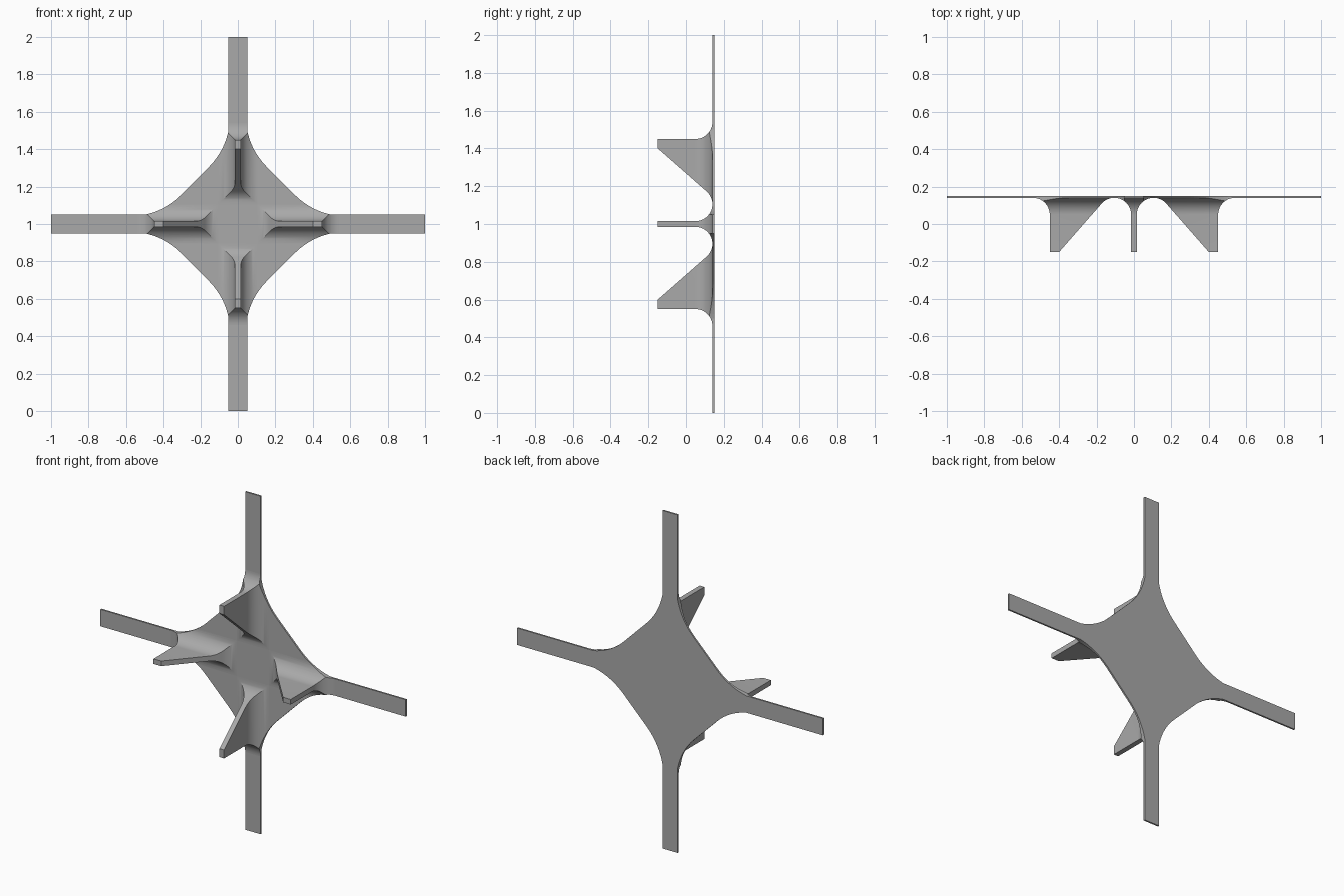
import bpy, bmesh
from math import sin, cos, pi, radians, sqrt
from mathutils import Matrix

if "Cube" in bpy.data.objects:
    bpy.data.objects.remove(bpy.data.objects["Cube"])

BACK, FACE, TIP = 0.15, 0.14, -0.15     # depths of plate back, plate face, fin tips
RADIUS = 0.09                           # fillet at the fin roots
MID = 1.0                               # height of the hub centre

grey = bpy.data.materials.new("plain grey")
grey.use_nodes = True
grey.diffuse_color = (0.4, 0.4, 0.4, 1)
grey.node_tree.nodes["Principled BSDF"].inputs["Base Color"].default_value = (0.4, 0.4, 0.4, 1)


def make_object(name, bm):
    bmesh.ops.recalc_face_normals(bm, faces=bm.faces)
    mesh = bpy.data.meshes.new(name)
    bm.to_mesh(mesh)
    bm.free()
    mesh.materials.append(grey)
    obj = bpy.data.objects.new(name, mesh)
    bpy.context.collection.objects.link(obj)
    return obj


def activate(obj):
    bpy.ops.object.select_all(action="DESELECT")
    obj.select_set(True)
    bpy.context.view_layer.objects.active = obj


def cross_outline():
    # One arm with its two concave shoulders, repeated every quarter turn
    steps = [radians(45 + 33.4 * i / 10) for i in range(11)]
    shoulder = [(0.577 - 0.385 * cos(t), 0.427 - 0.385 * sin(t)) for t in steps]
    arm = [(u, -v) for u, v in shoulder] + [(1, -0.05), (1, 0.05)] + shoulder[::-1]
    turns = [(1, 0), (0, 1), (-1, 0), (0, -1)]
    return [(u * c - v * s, u * s + v * c) for c, s in turns for u, v in arm]


def prism(name, near, far):
    bm = bmesh.new()
    face = bm.faces.new([bm.verts.new((x, near, z + MID)) for x, z in cross_outline()])
    grown = bmesh.ops.extrude_face_region(bm, geom=[face])["geom"]
    verts = [v for v in grown if isinstance(v, bmesh.types.BMVert)]
    bmesh.ops.translate(bm, verts=verts, vec=(0, far - near, 0))
    return make_object(name, bm)


def inner_edge(y):
    # Sloping edge that runs tangentially into the root fillet
    if y < 0.1094:
        return 0.4 - 0.2273 * (y - TIP) / 0.2594
    return 0.105 + sqrt(max(0, RADIUS ** 2 - (y - 0.05) ** 2))


def fin(name, turn):
    # Rectangular sections lofted from the tip down to the flared root
    levels = [(TIP, 0)]
    for i in range(17):
        a = pi / 2 * i / 16
        levels.append((FACE - RADIUS * (1 - sin(a)), RADIUS * (1 - cos(a))))
    bm = bmesh.new()
    rings = []
    for y, flare in levels:
        w, r0, r1 = 0.015 + flare, inner_edge(y), 0.45 + flare
        rings.append([bm.verts.new((x, y, z)) for x, z in ((-w, r0), (w, r0), (w, r1), (-w, r1))])
    for a, b in zip(rings, rings[1:]):
        for i in range(4):
            j = (i + 1) % 4
            bm.faces.new((a[i], a[j], b[j], b[i]))
    bm.faces.new(rings[0])
    bm.faces.new(rings[-1])
    bm.transform(Matrix.Translation((0, 0, MID)) @ Matrix.Rotation(turn, 4, "Y"))
    return make_object(name, bm)


# Thin four-armed plate
prism("cross_plate", FACE, BACK)

# Four fins, their root fillets trimmed to the plate outline
trimmer = prism("trim_helper", -0.3, 0.3)
trimmer.hide_render = True
for i, side in enumerate(("top", "left", "bottom", "right")):
    part = fin(side + "_fin", i * pi / 2)
    activate(part)
    trim = part.modifiers.new("trim", "BOOLEAN")
    trim.operation = "INTERSECT"
    trim.solver = "EXACT"
    trim.object = trimmer
    bpy.ops.object.modifier_apply(modifier=trim.name)
    bpy.ops.object.shade_smooth_by_angle(angle=radians(25))
bpy.data.objects.remove(trimmer)
